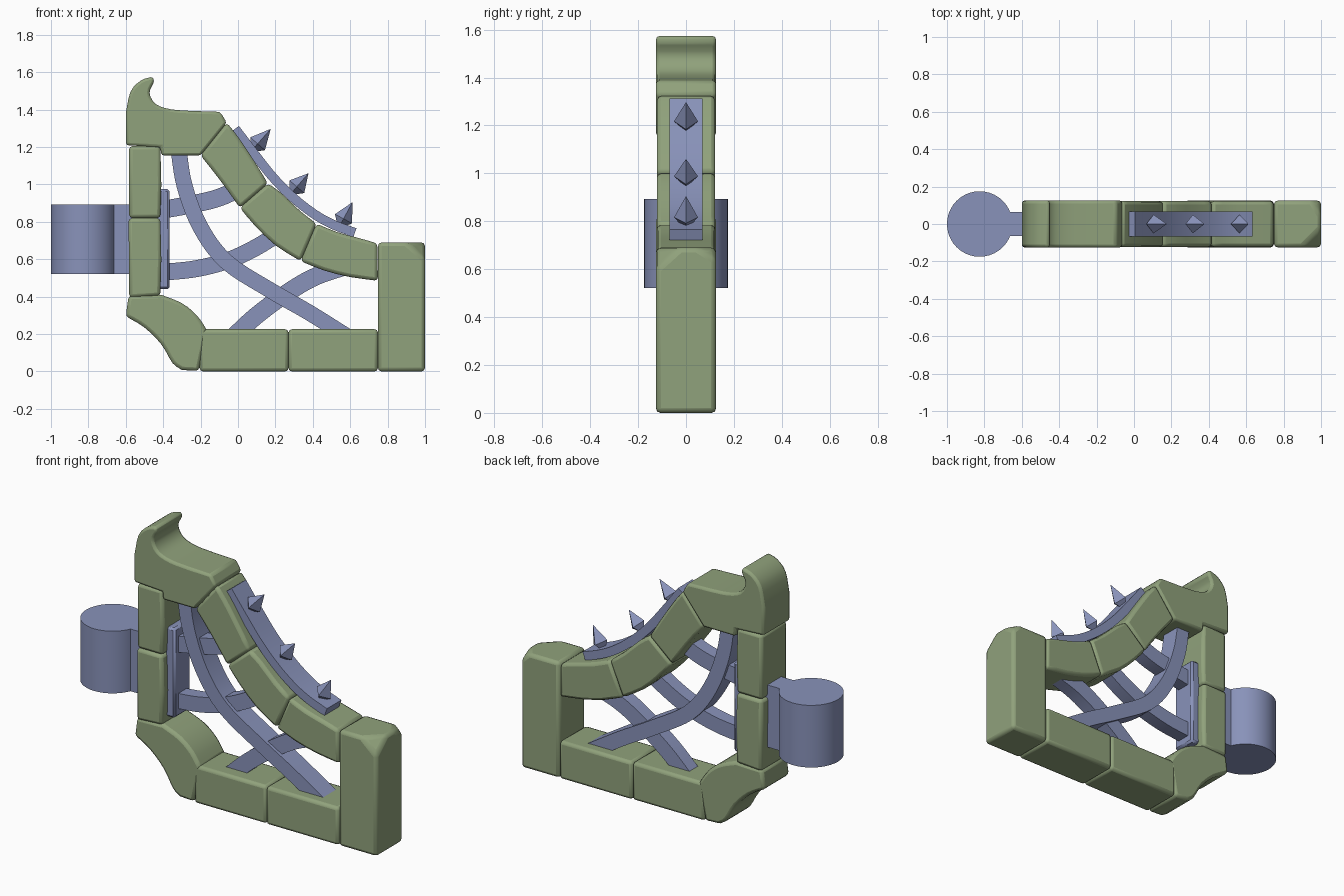
import bpy, bmesh, math
from mathutils import Vector

if "Cube" in bpy.data.objects:
    bpy.data.objects.remove(bpy.data.objects["Cube"])


def material(name, rgb):
    m = bpy.data.materials.new(name)
    m.diffuse_color = (*rgb, 1)
    m.use_nodes = True
    m.node_tree.nodes["Principled BSDF"].inputs["Base Color"].default_value = m.diffuse_color
    return m


STONE = material("stone_green", (0.28, 0.36, 0.20))
METAL = material("metal_blue", (0.25, 0.29, 0.49))


def finish(bm, name, mat, bevel=0.0, segments=1):
    bmesh.ops.recalc_face_normals(bm, faces=bm.faces[:])
    me = bpy.data.meshes.new(name)
    bm.to_mesh(me)
    bm.free()
    ob = bpy.data.objects.new(name, me)
    bpy.context.collection.objects.link(ob)
    me.materials.append(mat)
    bpy.ops.object.select_all(action='DESELECT')
    ob.select_set(True)
    bpy.context.view_layer.objects.active = ob
    bpy.ops.object.shade_smooth_by_angle(angle=math.radians(35))
    if bevel:
        b = ob.modifiers.new("worn_edges", 'BEVEL')
        b.width = bevel
        b.segments = segments
        b.limit_method = 'ANGLE'
        b.angle_limit = math.radians(38)
    return ob


def smooth(pts, n=5):
    """Catmull-Rom curve through 2D points."""
    p = [Vector(q) for q in pts]
    p = [2 * p[0] - p[1]] + p + [2 * p[-1] - p[-2]]
    out = []
    for i in range(1, len(p) - 2):
        a, b, c, d = p[i - 1:i + 3]
        for k in range(n):
            t = k / n
            out.append(0.5 * (2 * b + (c - a) * t + (2 * a - 5 * b + 4 * c - d) * t * t
                              + (3 * b - a - 3 * c + d) * t ** 3))
    return out + [p[-2]]


def slab(name, outline, half, mat, bevel=0.0, segments=1, chips=()):
    """Extrude an XZ outline along y, then knock off corners."""
    bm = bmesh.new()
    f = bm.faces.new([bm.verts.new((x, -half, z)) for x, z in outline])
    ext = bmesh.ops.extrude_face_region(bm, geom=[f])["geom"]
    bmesh.ops.translate(bm, vec=(0, 2 * half, 0),
                        verts=[v for v in ext if isinstance(v, bmesh.types.BMVert)])
    bmesh.ops.recalc_face_normals(bm, faces=bm.faces[:])
    for co, no in chips:
        bmesh.ops.bisect_plane(bm, geom=bm.verts[:] + bm.edges[:] + bm.faces[:],
                               plane_co=co, plane_no=no, clear_outer=True)
        bmesh.ops.holes_fill(bm, edges=[e for e in bm.edges if e.is_boundary])
    return finish(bm, name, mat, bevel, segments)


def rect(x0, x1, z0, z1):
    return [(x0, z0), (x1, z0), (x1, z1), (x0, z1)]


def strap(name, pts, width, half, bevel=0.0):
    """Curved bar of rectangular section following a path in XZ."""
    c = smooth(pts)
    left, right = [], []
    for i, p in enumerate(c):
        t = (c[min(i + 1, len(c) - 1)] - c[max(i - 1, 0)]).normalized()
        n = Vector((-t.y, t.x)) * width / 2
        left.append(p + n)
        right.append(p - n)
    return slab(name, left + right[::-1], half, METAL, bevel)


# Stone frame: horned cap block
horn = smooth([(-0.60, 1.38), (-0.575, 1.495), (-0.52, 1.555), (-0.455, 1.577)], 3)
hollow = smooth([(-0.447, 1.55), (-0.473, 1.49), (-0.44, 1.43), (-0.36, 1.402), (-0.25, 1.393)], 3)
slab("horn_block", [(-0.60, 1.21)] + horn + hollow +
     [(-0.095, 1.388), (-0.06, 1.33), (-0.20, 1.155), (-0.41, 1.155), (-0.415, 1.20)],
     0.125, STONE, 0.018, 2)

# Stone frame: left column and chamfered foot
slab("column_block_upper", [(-0.582, 0.82), (-0.415, 0.82), (-0.41, 1.0), (-0.415, 1.205), (-0.582, 1.205)],
     0.12, STONE, 0.018, 2)
slab("column_block_lower", [(-0.582, 0.395), (-0.415, 0.405), (-0.41, 0.6), (-0.415, 0.82), (-0.585, 0.82)],
     0.125, STONE, 0.018, 2)
under = smooth([(-0.60, 0.295), (-0.50, 0.235), (-0.41, 0.145), (-0.35, 0.045), (-0.30, 0.008)], 3)
over = smooth([(-0.165, 0.22), (-0.22, 0.30), (-0.30, 0.365), (-0.41, 0.41)], 3)
slab("corner_block", [(-0.585, 0.405)] + under + [(-0.21, 0.003)] + over,
     0.122, STONE, 0.018, 2)

# Stone frame: base blocks and end post
slab("base_block_left", rect(-0.205, 0.27, 0, 0.226), 0.122, STONE, 0.018, 2)
slab("base_block_right", rect(0.27, 0.748, 0, 0.226), 0.125, STONE, 0.018, 2)
slab("end_post", rect(0.748, 1.0, 0, 0.69), 0.125, STONE, 0.02, 2,
     chips=[((0.90, -0.125, 0.69), (1 / 0.10, -1 / 0.10, 1 / 0.09)),
            ((0.95, 0.125, 0.69), (1 / 0.05, 1 / 0.08, 1 / 0.05))])

# Stone frame: sloping blocks, each outer edge then inner edge
slopes = [
    ([(-0.06, 1.33), (0.00, 1.255), (0.09, 1.12), (0.16, 1.005)],
     [(0.01, 0.875), (-0.09, 1.015), (-0.20, 1.155)]),
    ([(0.16, 1.005), (0.23, 0.955), (0.33, 0.86), (0.42, 0.79)],
     [(0.335, 0.59), (0.20, 0.675), (0.09, 0.78), (0.01, 0.875)]),
    ([(0.42, 0.79), (0.53, 0.745), (0.64, 0.715), (0.745, 0.685)],
     [(0.748, 0.485), (0.60, 0.505), (0.46, 0.54), (0.335, 0.59)]),
]
for i, (top, bottom) in enumerate(slopes):
    slab(f"slope_block_{i + 1}", smooth(top, 2) + smooth(bottom, 2), 0.122, STONE, 0.018, 2)

# Hinge: post, bracket and inner plate
bm = bmesh.new()
bmesh.ops.create_cone(bm, cap_ends=True, segments=40, radius1=0.175, radius2=0.175, depth=0.37)
bmesh.ops.translate(bm, vec=(-0.825, 0, 0.707), verts=bm.verts[:])
finish(bm, "hinge_post", METAL)
slab("hinge_bracket", rect(-0.70, -0.57, 0.522, 0.892), 0.065, METAL)
slab("inner_plate", rect(-0.43, -0.365, 0.44, 0.975), 0.075, METAL, 0.012)

# Inner lattice of curved straps
strap("main_brace", [(-0.32, 1.20), (-0.285, 0.99), (-0.20, 0.77), (-0.06, 0.585),
                     (0.18, 0.43), (0.38, 0.315), (0.58, 0.19)], 0.085, 0.06)
strap("upper_brace", [(-0.40, 0.865), (-0.24, 0.895), (-0.10, 0.93), (0.03, 0.99)], 0.095, 0.04)
strap("middle_brace", [(-0.40, 0.53), (-0.22, 0.55), (-0.05, 0.595), (0.10, 0.665), (0.25, 0.76)], 0.09, 0.04)
strap("lower_brace", [(-0.03, 0.18), (0.10, 0.30), (0.27, 0.425), (0.42, 0.51), (0.60, 0.57)], 0.095, 0.04)

# Spiked strip lying on the slope
strap("spike_strip", [(-0.015, 1.298), (0.09, 1.16), (0.19, 1.035), (0.30, 0.925),
                      (0.41, 0.84), (0.51, 0.785), (0.625, 0.742)], 0.05, 0.068)


def spike(name, base, tip):
    bm = bmesh.new()
    b, t = Vector((base[0], 0, base[1])), Vector((tip[0], 0, tip[1]))
    axis = (t - b).normalized()
    side = Vector((axis.z, 0, -axis.x)) * 0.052
    across = Vector((0, 0.05, 0))
    mid = b + axis * 0.03
    ring = [bm.verts.new(mid + d) for d in (side, across, -side, -across)]
    foot, top = bm.verts.new(b - axis * 0.03), bm.verts.new(t)
    for i in range(4):
        for end in (foot, top):
            bm.faces.new((ring[i], ring[(i + 1) % 4], end))
    finish(bm, name, METAL)


for i, (b, t) in enumerate([((0.085, 1.195), (0.175, 1.297)),
                            ((0.295, 0.965), (0.377, 1.06)),
                            ((0.55, 0.79), (0.612, 0.905))]):
    spike(f"spike_{i + 1}", b, t)
